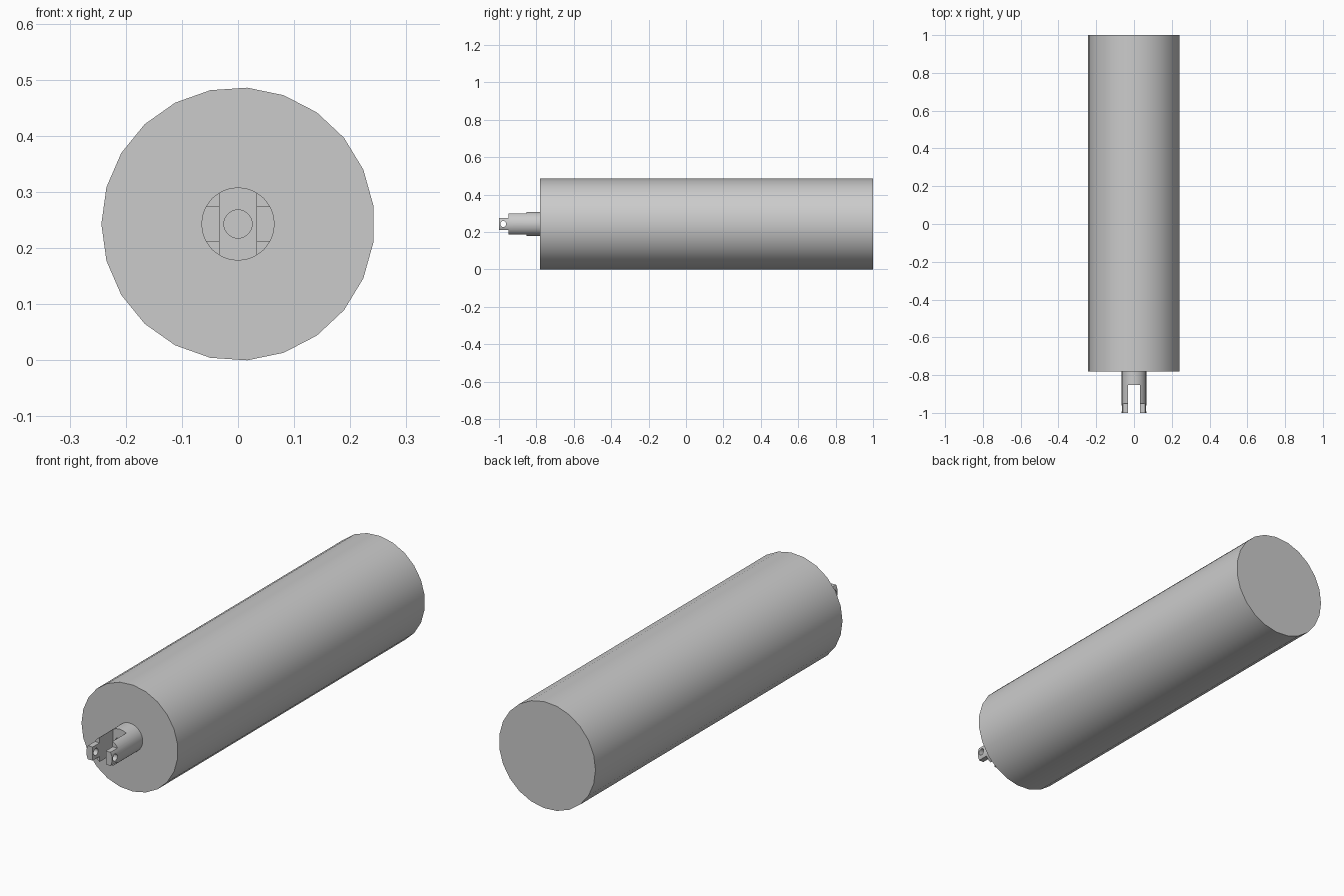
import bpy, bmesh, math
from mathutils import Vector, Matrix

if "Cube" in bpy.data.objects:
    bpy.data.objects.remove(bpy.data.objects["Cube"], do_unlink=True)

AXIS_Z = 0.243
STUB_Y = -0.78      # where the rod end meets the body
SLOT_Y = -0.853     # floor of the fork slot
TIP_Y = -0.95       # start of the narrowed fork tips

grey = bpy.data.materials.new("plain grey")
grey.use_nodes = True
colour = (0.6, 0.6, 0.6, 1)
grey.diffuse_color = colour
grey.node_tree.nodes["Principled BSDF"].inputs["Base Color"].default_value = colour


def add_object(name, bm):
    bmesh.ops.recalc_face_normals(bm, faces=bm.faces)
    mesh = bpy.data.meshes.new(name)
    bm.to_mesh(mesh)
    bm.free()
    mesh.materials.append(grey)
    obj = bpy.data.objects.new(name, mesh)
    bpy.context.collection.objects.link(obj)
    return obj


def rod(name, radius, sides, start, end):
    """Cylinder between two points lying along y or x."""
    start, end = Vector(start), Vector(end)
    along = end - start
    side = Vector((-1, 0, 0)) if abs(along.y) > abs(along.x) else Vector((0, 1, 0))
    bm = bmesh.new()
    ring = []
    for i in range(sides):
        a = math.tau * i / sides
        offset = side * math.cos(a) + Vector((0, 0, math.sin(a)))
        ring.append(bm.verts.new(start + offset * radius))
    cap = bm.faces.new(ring)
    grown = bmesh.ops.extrude_face_region(bm, geom=[cap], use_keep_orig=True)["geom"]
    moved = [v for v in grown if isinstance(v, bmesh.types.BMVert)]
    bmesh.ops.translate(bm, verts=moved, vec=along)
    return add_object(name, bm)


def block(name, low, high):
    low, high = Vector(low), Vector(high)
    bm = bmesh.new()
    fit = Matrix.Translation((low + high) / 2) @ Matrix.Diagonal((*(high - low), 1))
    bmesh.ops.create_cube(bm, size=1, matrix=fit)
    return add_object(name, bm)


def activate(obj):
    bpy.ops.object.select_all(action="DESELECT")
    obj.select_set(True)
    bpy.context.view_layer.objects.active = obj


def cut(target, cutter):
    cutter.hide_render = True
    mod = target.modifiers.new("cut", "BOOLEAN")
    mod.operation = "DIFFERENCE"
    mod.solver = "EXACT"
    mod.object = cutter
    activate(target)
    bpy.ops.object.modifier_apply(modifier=mod.name)
    bpy.data.objects.remove(cutter, do_unlink=True)


# Large cylinder body
body = rod("main_cylinder", 0.2435, 23, (0, STUB_Y, AXIS_Z), (0, 1, AXIS_Z))

# Forked rod end
fork = rod("fork_end", 0.065, 48, (0, -1, AXIS_Z), (0, STUB_Y, AXIS_Z))
cut(fork, block("slot_cutter", (-0.033, -1.1, 0), (0.033, SLOT_Y, 0.5)))

# Narrowed tips, flat above and below
for sign in (-1, 1):
    near, far = AXIS_Z + sign * 0.031, AXIS_Z + sign * 0.1
    cut(fork, block("tip_cutter", (-0.1, -1.1, min(near, far)), (0.1, TIP_Y, max(near, far))))

# Cross pin hole through both ears, and bore in the slot floor
cut(fork, rod("pin_hole_cutter", 0.016, 24, (-0.1, -0.977, AXIS_Z), (0.1, -0.977, AXIS_Z)))
cut(fork, rod("bore_cutter", 0.025, 32, (0, -0.9, AXIS_Z), (0, STUB_Y + 0.01, AXIS_Z)))

for obj in (body, fork):
    activate(obj)
    bpy.ops.object.shade_smooth_by_angle(angle=math.radians(30))
